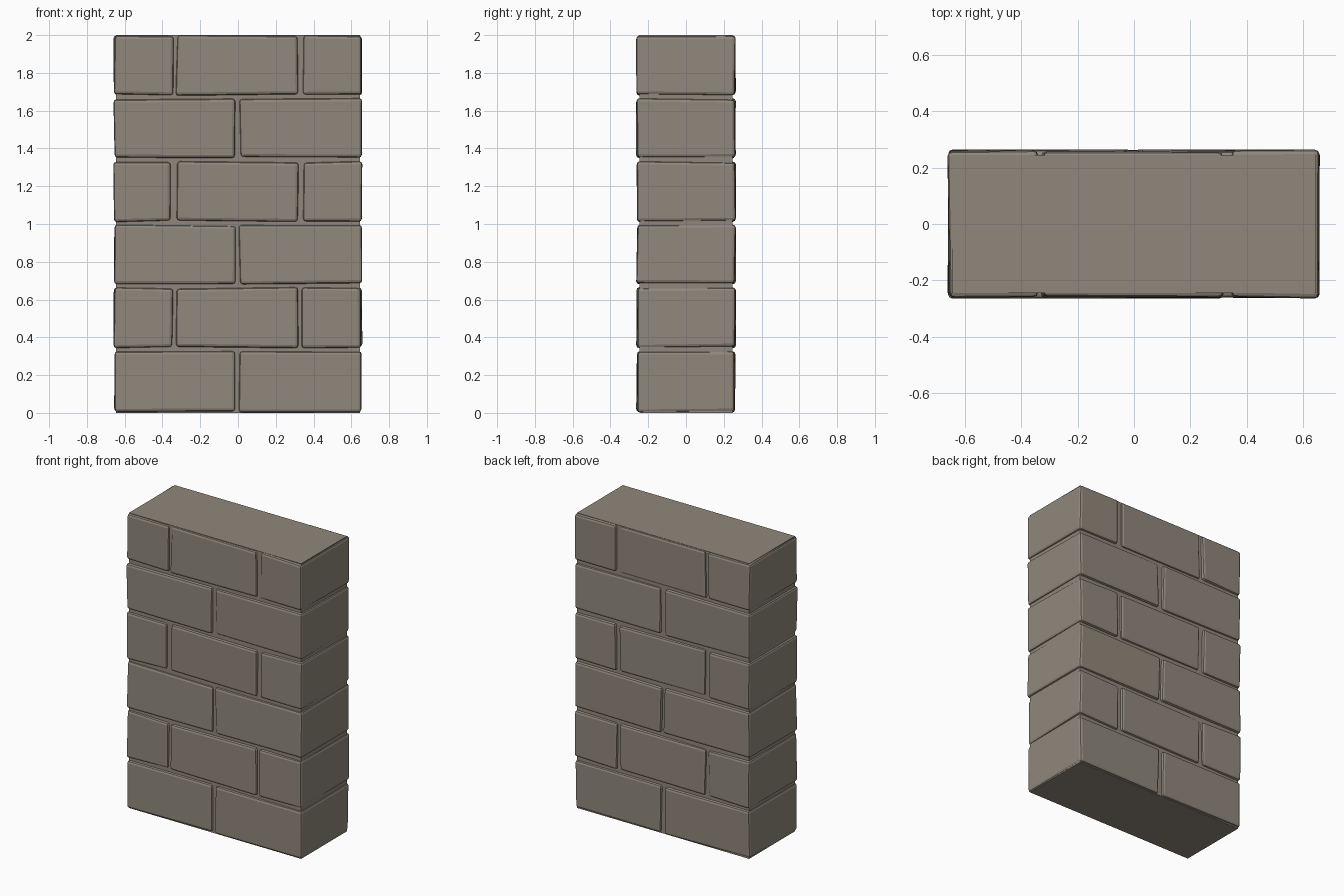
import bpy, bmesh, random

if "Cube" in bpy.data.objects:
    bpy.data.objects.remove(bpy.data.objects["Cube"])

random.seed(4)

stone = bpy.data.materials.new("warm grey stone")
stone.diffuse_color = (0.28, 0.245, 0.2, 1)
stone.use_nodes = True
stone.node_tree.nodes["Principled BSDF"].inputs["Base Color"].default_value = stone.diffuse_color


def block(name, x0, x1, y0, y1, z0, z1, bevel, jitter=0.0):
    """Box with slightly shifted corners and softened edges."""
    bm = bmesh.new()
    bmesh.ops.create_cube(bm, size=1)
    for v in bm.verts:
        s = v.co.copy()
        r = [random.uniform(-jitter, jitter) for _ in range(3)]
        v.co.x = (x1 if s.x > 0 else x0) + r[0]
        v.co.y = (y1 if s.y > 0 else y0) + r[1]
        z = (z1 if s.z > 0 else z0) + r[2]
        v.co.z = min(2.0, max(0.0, z))
    if bevel:
        bmesh.ops.bevel(bm, geom=bm.edges[:], offset=bevel, segments=2,
                        profile=0.5, affect='EDGES')
    bmesh.ops.recalc_face_normals(bm, faces=bm.faces[:])
    me = bpy.data.meshes.new(name)
    bm.to_mesh(me)
    bm.free()
    me.materials.append(stone)
    ob = bpy.data.objects.new(name, me)
    bpy.context.collection.objects.link(ob)
    return ob


# mortar core, flush with the top and bottom faces
block("mortar_core", -0.645, 0.645, -0.245, 0.245, 0.0, 2.0, 0)

# courses: z range, then joints as (left brick end, right brick start)
courses = [
    (0.004, 0.328, [(-0.018, 0.008)]),
    (0.347, 0.661, [(-0.346, -0.324), (0.318, 0.338)]),
    (0.684, 0.994, [(-0.014, 0.006)]),
    (1.014, 1.329, [(-0.352, -0.322), (0.318, 0.346)]),
    (1.350, 1.662, [(-0.018, 0.010)]),
    (1.682, 1.998, [(-0.344, -0.326), (0.318, 0.344)]),
]
for row, (z0, z1, joints) in enumerate(courses):
    starts = [-0.656] + [j[1] for j in joints]
    ends = [j[0] for j in joints] + [0.654]
    for i, (a, b) in enumerate(zip(starts, ends)):
        block(f"brick_row{row + 1}_{i + 1}", a, b, -0.26, 0.26, z0, z1, 0.016, 0.005)
